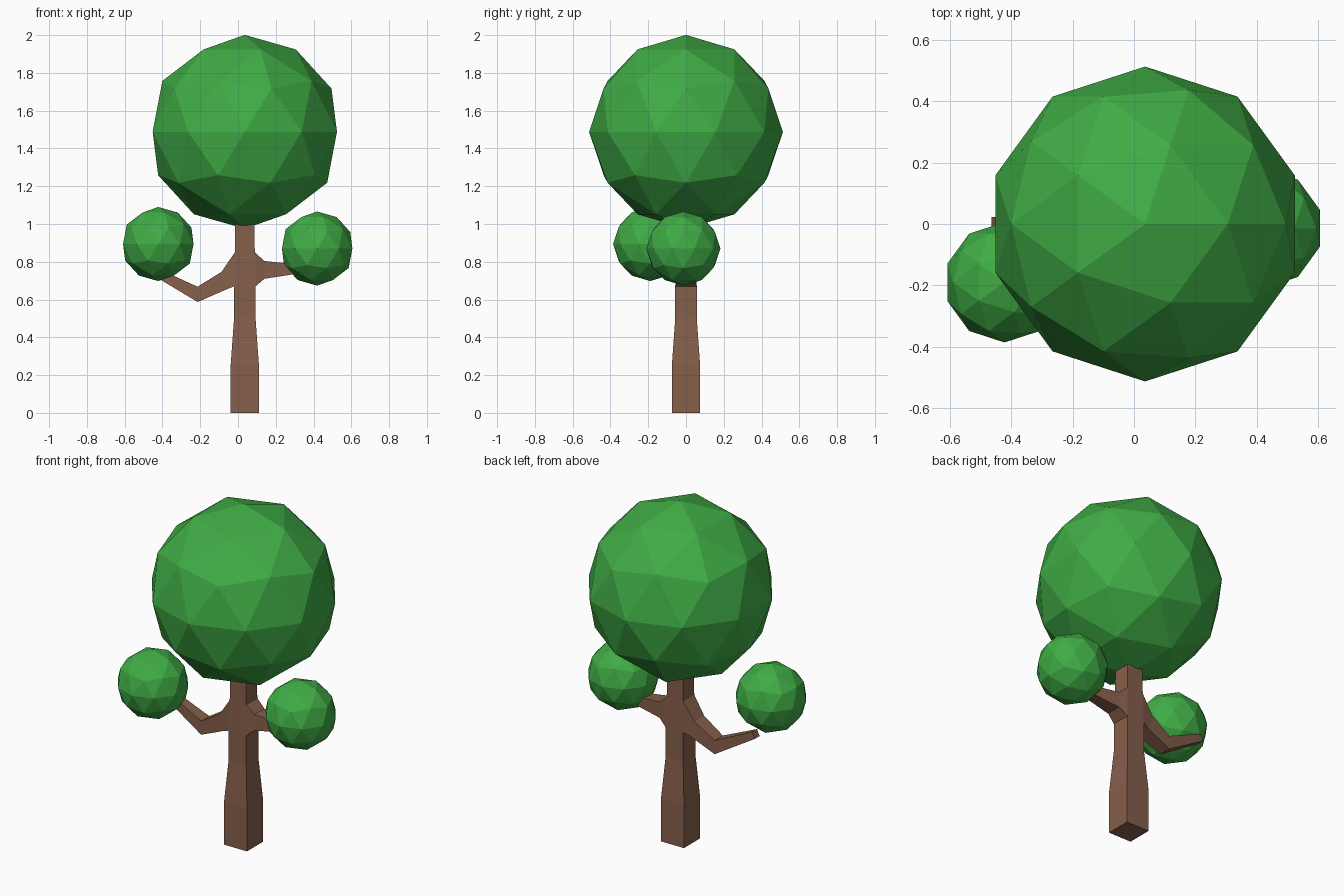
import bpy, bmesh

if "Cube" in bpy.data.objects:
    bpy.data.objects.remove(bpy.data.objects["Cube"])


def material(name, color):
    m = bpy.data.materials.new(name)
    m.diffuse_color = (*color, 1)
    m.use_nodes = True
    m.node_tree.nodes["Principled BSDF"].inputs["Base Color"].default_value = m.diffuse_color
    return m


bark = material("bark", (0.24, 0.115, 0.07))
leaf = material("leaf", (0.05, 0.41, 0.06))

CX = 0.036  # trunk axis
bm = bmesh.new()


def loft(rings, skip=(), cap_start=False):
    """Join four-cornered rings into a tube; skip holds (segment, side) gaps."""
    vs = [[bm.verts.new(p) for p in r] for r in rings]
    for i in range(len(vs) - 1):
        for j in range(4):
            if (i, j) not in skip:
                k = (j + 1) % 4
                bm.faces.new((vs[i][j], vs[i][k], vs[i + 1][k], vs[i + 1][j]))
    if cap_start:
        bm.faces.new(vs[0])
    bm.faces.new(vs[-1])


def trunk_ring(z, h):
    return [(CX - h, -h, z), (CX + h, -h, z), (CX + h, h, z), (CX - h, h, z)]


def branch_ring(lower, upper, w, y=0):
    (xl, zl), (xu, zu) = lower, upper
    return [(xl, y - w, zl), (xl, y + w, zl), (xu, y + w, zu), (xu, y - w, zu)]


# Trunk: tapered square post, open on both sides where the branches leave
LO, HI = 0.057, 0.053
loft([trunk_ring(z, h) for z, h in
      ((0, 0.075), (0.25, 0.075), (0.5, LO), (0.67, LO), (0.85, HI), (1.04, 0.05))],
     skip={(3, 1), (3, 3)}, cap_start=True)


def root(s):
    r = branch_ring((CX + s * LO, 0.67), (CX + s * HI, 0.85), LO)
    return [(x, HI * (1 if y > 0 else -1) if z > 0.8 else y, z) for x, y, z in r]


# Left branch: dips, then rises to a thin tip
loft([root(-1),
      branch_ring((-0.065, 0.652), (-0.087, 0.747), 0.046),
      branch_ring((-0.214, 0.587), (-0.214, 0.668), 0.038),
      branch_ring((-0.465, 0.738), (-0.448, 0.775), 0.022)])
# Right branch: nearly level, ends inside its foliage
loft([root(1),
      branch_ring((0.14, 0.71), (0.14, 0.804), 0.046),
      branch_ring((0.40, 0.75), (0.40, 0.778), 0.022)])

bmesh.ops.remove_doubles(bm, verts=bm.verts, dist=0.0005)
bmesh.ops.recalc_face_normals(bm, faces=bm.faces)
mesh = bpy.data.meshes.new("trunk")
bm.to_mesh(mesh)
bm.free()
mesh.materials.append(bark)
bpy.context.collection.objects.link(bpy.data.objects.new("trunk", mesh))

# Foliage: faceted balls
for name, loc, r in (("crown_foliage", (CX, 0, 1.488), 0.513),
                     ("left_foliage", (-0.422, -0.19, 0.894), 0.196),
                     ("right_foliage", (0.419, -0.014, 0.87), 0.196)):
    bpy.ops.mesh.primitive_ico_sphere_add(subdivisions=2, radius=r, location=loc)
    ob = bpy.context.object
    ob.name = name
    ob.data.materials.append(leaf)
